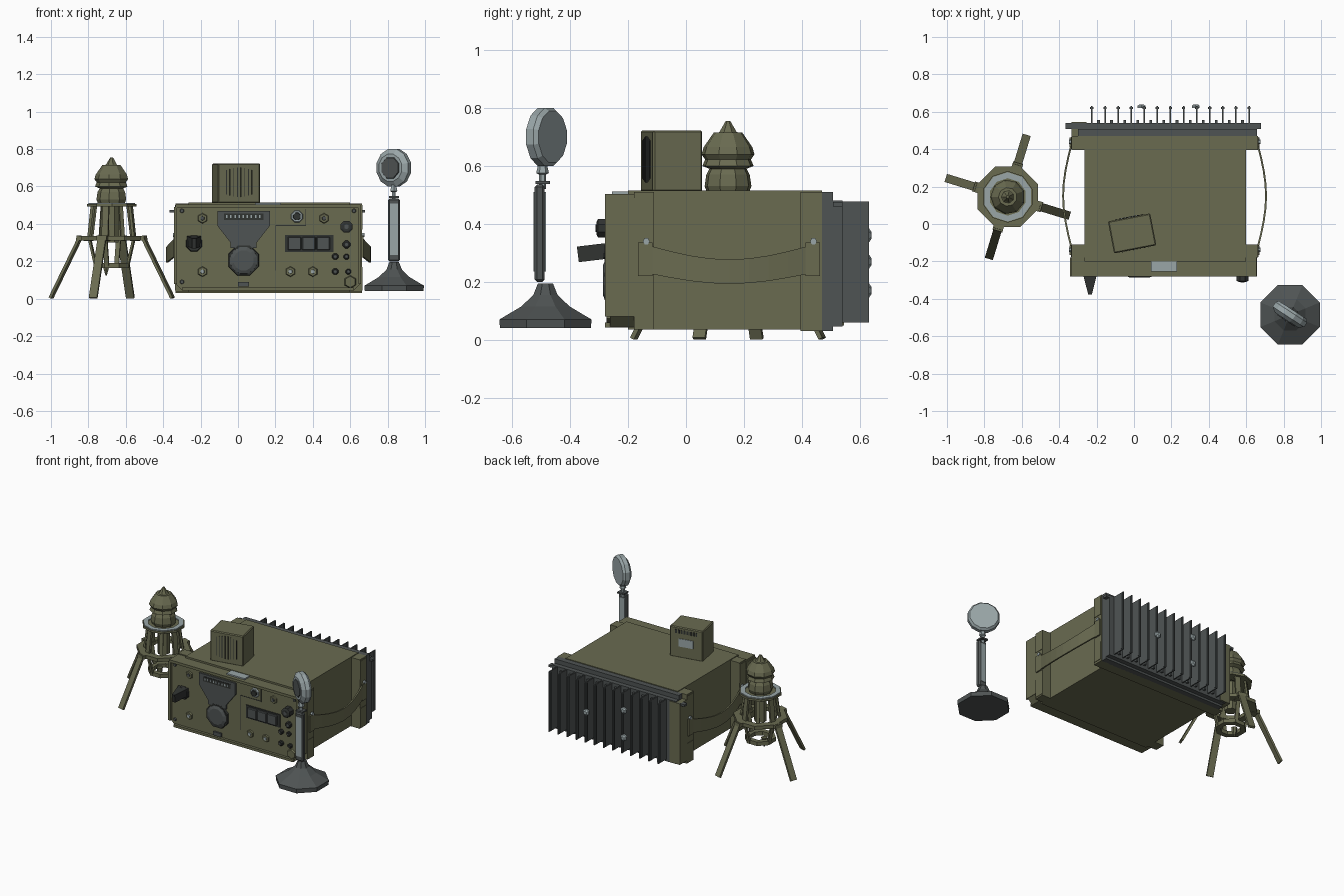
import bpy, bmesh, math
from mathutils import Vector, Matrix

if "Cube" in bpy.data.objects:
    bpy.data.objects.remove(bpy.data.objects["Cube"])


def material(name, rgb):
    m = bpy.data.materials.new(name)
    m.use_nodes = True
    m.diffuse_color = (*rgb, 1)
    m.node_tree.nodes["Principled BSDF"].inputs["Base Color"].default_value = (*rgb, 1)
    return m


olive = material("olive paint", (.142, .146, .081))
steel = material("dark steel", (.078, .088, .088))
black = material("black rubber", (.03, .033, .031))
silver = material("pale metal", (.32, .38, .39))


def finish(name, bm, mat, matrix=None):
    bmesh.ops.recalc_face_normals(bm, faces=bm.faces)
    mesh = bpy.data.meshes.new(name)
    bm.to_mesh(mesh)
    bm.free()
    mesh.materials.append(mat)
    ob = bpy.data.objects.new(name, mesh)
    bpy.context.collection.objects.link(ob)
    if matrix:
        ob.matrix_world = matrix
    return ob


def box(name, xs, ys, zs, mat, matrix=None, bevel=0):
    bm = bmesh.new()
    bmesh.ops.create_cube(bm, size=1)
    for v in bm.verts:
        for i, span in enumerate((xs, ys, zs)):
            v.co[i] = span[0] if v.co[i] < 0 else span[1]
    if bevel:
        bmesh.ops.bevel(bm, geom=bm.edges[:], offset=bevel, segments=1, affect='EDGES')
    return finish(name, bm, mat, matrix)


def prism(name, outline, y0, y1, mat, matrix=None):
    # outline in x and z, extruded along y
    bm = bmesh.new()
    face = bm.faces.new([bm.verts.new((x, y0, z)) for x, z in outline])
    new = bmesh.ops.extrude_face_region(bm, geom=[face])["geom"]
    bmesh.ops.translate(bm, vec=(0, y1 - y0, 0),
                        verts=[g for g in new if isinstance(g, bmesh.types.BMVert)])
    return finish(name, bm, mat, matrix)


def lathe(name, profile, sides, matrix, mat, closed=False):
    bm = bmesh.new()
    rings = []
    for r, z in profile:
        rings.append([bm.verts.new((r * math.cos(a), r * math.sin(a), z))
                      for a in (math.tau * (i + .5) / sides for i in range(sides))])
    pairs = list(zip(rings, rings[1:]))
    if closed:
        pairs.append((rings[-1], rings[0]))
    else:
        bm.faces.new(rings[0])
        bm.faces.new(rings[-1])
    for a, b in pairs:
        for i in range(sides):
            j = (i + 1) % sides
            bm.faces.new((a[i], a[j], b[j], b[i]))
    return finish(name, bm, mat, matrix)


def ring(name, inner, outer, z0, z1, sides, place, mat):
    return lathe(name, [(inner, z0), (outer, z0), (outer, z1), (inner, z1)], sides, place, mat, True)


def bar(name, a, b, width, thick, mat):
    # flat bar whose wide side runs tangentially around z
    a, b = Vector(a), Vector(b)
    d = (b - a).normalized()
    side = d.cross(Vector((0, 0, 1))).normalized()
    m = Matrix((side, d.cross(side), d)).transposed().to_4x4()
    m.translation = a
    return box(name, (-width / 2, width / 2), (-thick / 2, thick / 2), (0, (b - a).length), mat, m)


def at(x, y, z):
    return Matrix.Translation((x, y, z))


def facing_front(x, y, z):
    return at(x, y, z) @ Matrix.Rotation(math.pi / 2, 4, 'X')


# radio case
box("case_body", (-.265, .598), (-.2, .47), (.035, .515), olive)
box("front_frame", (-.335, .662), (-.18, -.11), (.035, .51), olive)
box("back_frame", (-.335, .662), (.395, .47), (.03, .51), olive)
prism("front_panel", [(-.335, .08), (-.3, .045), (.62, .045), (.655, .08), (.655, .5), (-.335, .5)],
      -.262, -.17, olive)
box("heat_sink_base", (-.3, .657), (.465, .508), (.03, .51), steel)
box("heat_sink_plate", (-.3, .655), (.505, .54), (.045, .48), steel)
box("heat_sink_flange", (-.365, .68), (.508, .54), (.46, .475), steel)
box("heat_sink_side_strip", (-.335, -.255), (.465, .546), (.05, .475), olive)

# raised rim round the front panel
for name, xs, zs in (("top", (-.335, .655), (.485, .503)), ("bottom", (-.3, .62), (.043, .06)),
                     ("right", (-.342, -.325), (.08, .49)), ("left", (.645, .657), (.08, .49))):
    box("panel_rim_" + name, xs, (-.28, -.18), zs, olive)
box("name_plate", (.09, .23), (-.255, -.2), (.502, .512), silver)

# cooling fins with wider tips
for i in range(13):
    x = -.225 + .07 * i
    box("fin", (x - .004, x + .004), (.535, .632), (.06, .478), steel)
    box("fin_tip", (x - .009, x + .009), (.615, .625), (.065, .473), steel)
    if i < 12:
        box("short_fin", (x + .028, x + .042), (.535, .556), (.07, .46), steel)
for x, z in ((.04, .36), (.04, .17), (.33, .27)):
    lathe("heat_sink_bolt", [(.024, -.012), (.024, .0), (.012, .008)], 6,
          at(x, .632, z) @ Matrix.Rotation(-math.pi / 2, 4, 'X'), silver)

# side straps, brackets and corner guards
for label, face, s in (("right", -.335, -1), ("left", .662, 1)):
    bm = bmesh.new()
    rows = []
    for i in range(9):
        t = i / 8
        bulge = math.sin(math.pi * t)
        y = -.12 + .54 * t
        x = face + s * (.006 + .043 * bulge)
        z = .275 - .04 * bulge
        h = .048 - .006 * bulge
        rows.append([bm.verts.new(p) for p in ((x, y, z - h), (x, y, z + h),
                                               (x - s * .01, y, z + h), (x - s * .01, y, z - h))])
    for a, b in zip(rows, rows[1:]):
        for i in range(4):
            j = (i + 1) % 4
            bm.faces.new((a[i], a[j], b[j], b[i]))
    bm.faces.new(rows[0])
    bm.faces.new(rows[-1])
    finish(label + "_strap", bm, olive)
    for y in (-.145, .432):
        for z0, z1 in ((.045, .17), (.37, .5)):
            box("corner_guard", (face - .003, face + .003), (y - .032, y + .032), (z0, z1), olive)
        box("strap_bracket", (face - .01, face + .01), (y - .02, y + .03), (.22, .335), olive)
        lathe("strap_pin", [(.012, -.013), (.012, .013)], 6,
              at(face, y + .008, .34) @ Matrix.Rotation(math.pi / 2, 4, 'Y'), silver)

# tuning dial
FRONT = -.262
prism("dial_shield", [(-.11, .47), (.17, .47), (.17, .39), (.1, .3), (.1, .27), (-.04, .27),
                      (-.04, .3), (-.11, .39)], FRONT - .012, FRONT, steel)
box("dial_window", (-.075, .135), (FRONT - .015, FRONT), (.422, .455), black)
for i in range(9):
    box("dial_mark", (-.064 + i * .022, -.056 + i * .022), (FRONT - .018, FRONT), (.432, .447), silver)
lathe("tuning_knob_skirt", [(.088, 0), (.085, .013)], 8, facing_front(.03, FRONT, .205), black)
lathe("tuning_knob", [(.076, 0), (.074, .016), (.055, .024)], 12, facing_front(.03, FRONT, .205), steel)
box("panel_latch", (0, .06), (FRONT - .012, FRONT), (.065, .09), steel)

# switch bank
box("switch_plate", (.25, .51), (FRONT - .006, FRONT), (.25, .34), black)
for i in range(3):
    x = .266 + .077 * i
    box("switch", (x, x + .071), (FRONT - .02, FRONT), (.26, .33), steel, bevel=.004)
for xs, zs in (((.2, .204), (.15, .39)), ((.2, .36), (.39, .394)), ((.36, .364), (.39, .48))):
    box("panel_seam", xs, (FRONT - .002, FRONT), zs, black)

# knobs, sockets and screws
for x, z, r, depth in ((.58, .385, .034, .042), (.58, .29, .022, .015), (.52, .225, .018, .012),
                       (.58, .225, .016, .012), (.52, .145, .018, .012), (.59, .145, .016, .012)):
    lathe("socket", [(r, 0), (r, depth), (r * .7, depth + .005)], 8, facing_front(x, FRONT, z), black)
    lathe("socket_pin", [(r * .4, 0), (r * .4, depth + .008)], 6, facing_front(x, FRONT, z), steel)
for x, z, cap in ((-.19, .43, steel), (-.19, .145, silver), (.46, .43, steel),
                  (.28, .145, silver), (.4, .145, silver)):
    lathe("knob_skirt", [(.028, 0), (.024, .008)], 6, facing_front(x, FRONT, z), olive)
    lathe("small_knob", [(.013, 0), (.011, .015)], 6, facing_front(x, FRONT, z), cap)
lathe("toggle_ring", [(.034, 0), (.03, .01)], 8, facing_front(.315, FRONT, .44), silver)
lathe("toggle_cap", [(.024, 0), (.02, .018)], 8, facing_front(.315, FRONT, .44), black)
lathe("corner_latch", [(.035, 0), (.03, .012)], 6, facing_front(.6, FRONT, .09), olive)
for x in (-.3, .62):
    for z in (.09, .47):
        lathe("panel_screw", [(.012, 0), (.01, .008)], 6, facing_front(x, FRONT, z), steel)
lathe("plug_collar", [(.046, 0), (.042, .018)], 8, facing_front(-.235, FRONT, .295), black)
prism("plug", [(-.038, 0), (.038, 0), (.01, .112), (-.01, .112)], -.027, .027, black,
      facing_front(-.235, FRONT, .308) @ Matrix.Rotation(.12, 4, 'X'))

# loudspeaker
speaker = at(-.01, -.05, 0) @ Matrix.Rotation(.19, 4, 'Z')
box("speaker_case", (-.115, .115), (-.087, .087), (.51, .723), olive, speaker, bevel=.006)
for i in range(8):
    x = -.07 + .02 * i
    h = .08 - .6 * abs(x) ** 1.4
    box("speaker_slot", (x - .002, x + .002), (-.09, -.086), (.622 - h, .622 + h), black, speaker)
    box("rear_vent", (x - .006, x + .006), (.086, .09), (.68, .705), black, speaker)
box("speaker_label", (-.05, .05), (.086, .091), (.59, .645), silver, speaker)

# beacon on four legs
cx, cy = -.675, .145
hub = at(cx, cy, 0)
ring("leg_ring", .125, .175, .312, .336, 8, hub, olive)
ring("top_ring", .06, .138, .492, .506, 10, hub, olive)
ring("top_ring_trim", .1, .132, .505, .513, 10, hub, silver)
ring("lower_ring", .065, .1, .165, .192, 8, hub, olive)
lathe("beacon_cap", [(.07, .5), (.082, .53), (.076, .57), (.065, .59), (.09, .6), (.08, .622),
                     (.093, .64), (.085, .665), (.05, .715)], 9, hub, olive)
lathe("beacon_tip", [(.042, .71), (.03, .718), (.008, .755)], 7, hub, olive)
lathe("lower_spike", [(.004, .125), (.016, .16), (.02, .19)], 6, at(cx - .03, cy, 0), olive)
lathe("inner_tube", [(.04, .3), (.04, .5)], 8, hub, olive)


def polar(r, a, z):
    return (cx + r * math.cos(a), cy + r * math.sin(a), z)


for k in range(4):
    a = math.radians(163 + 90 * k)
    bar("leg", polar(.172, a, .335), polar(.34, a, .004), .045, .015, olive)
    bar("leg_bracket", polar(.11, a, .32), polar(.19, a, .325), .055, .025, olive)
    bar("upper_post", polar(.125, a, .32), polar(.105, a, .5), .035, .015, olive)
    bar("lower_post", polar(.088, a, .17), polar(.125, a, .325), .025, .012, olive)
    b = a + math.pi / 4
    bar("thin_post", polar(.125, b, .315), polar(.1, b, .5), .022, .012, olive)

# desk microphone
stand = at(.835, -.485, 0)
lathe("mic_base", [(.17, .04), (.172, .07), (.09, .115), (.045, .155), (.028, .195)], 8, stand, steel)
box("mic_stem", (.803, .865), (-.522, -.488), (.2, .535), steel, bevel=.008)
box("mic_stem_trim", (.812, .856), (-.526, -.484), (.235, .51), silver)
box("mic_stem_cap", (.808, .86), (-.52, -.47), (.538, .548), steel)
lathe("mic_neck", [(.012, .52), (.012, .57), (.022, .575), (.012, .62)], 6, at(.833, -.495, 0), silver)
head = at(.833, -.485, .7) @ Matrix.Rotation(math.radians(-33), 4, 'Z') @ Matrix.Rotation(math.pi / 2, 4, 'X')
lathe("mic_head", [(.092, -.03), (.104, -.015), (.104, .014), (.075, .034)], 12, head, silver)
lathe("mic_grille", [(.062, .032), (.058, .039)], 8, head, steel)
